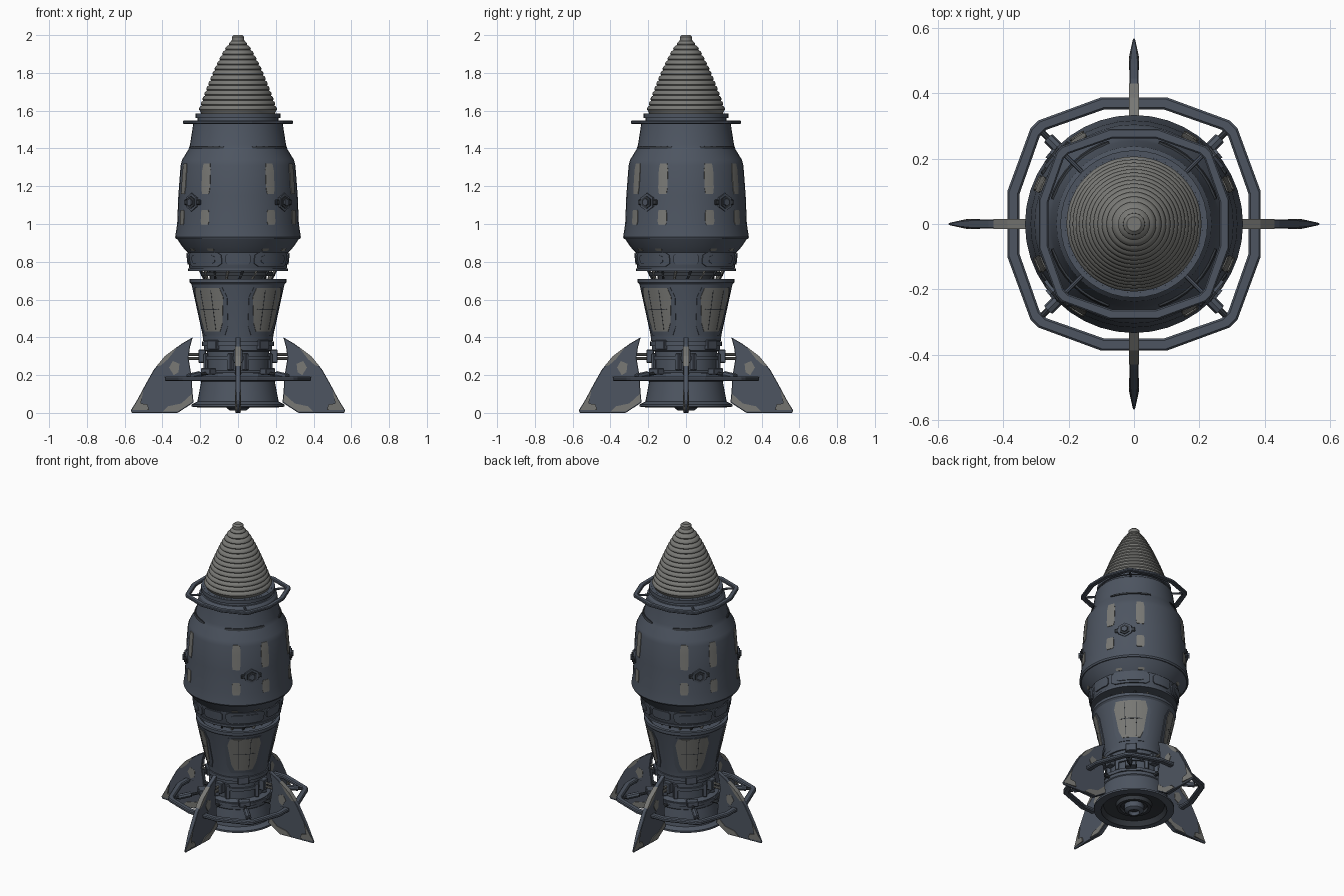
import bpy, bmesh
from math import sin, cos, pi, radians
from mathutils import Vector, Matrix

if "Cube" in bpy.data.objects:
    bpy.data.objects.remove(bpy.data.objects["Cube"])


def material(name, color):
    m = bpy.data.materials.new(name)
    m.use_nodes = True
    m.diffuse_color = (*color, 1)
    m.node_tree.nodes["Principled BSDF"].inputs["Base Color"].default_value = (*color, 1)
    return m


BLUE = material("blue grey paint", (0.075, 0.091, 0.12))
WORN = material("worn bare metal", (0.19, 0.19, 0.178))
DARK = material("dark metal", (0.035, 0.041, 0.05))
DIAGONALS = [45, 135, 225, 315]
AXES = [0, 90, 180, 270]
PORTS = [40, 140, 220, 320]


def finish(name, bm, mat, bevel=0, smooth=True):
    bmesh.ops.recalc_face_normals(bm, faces=bm.faces)
    me = bpy.data.meshes.new(name)
    bm.to_mesh(me)
    bm.free()
    me.materials.append(mat)
    ob = bpy.data.objects.new(name, me)
    bpy.context.collection.objects.link(ob)
    if bevel:
        mod = ob.modifiers.new("bevel", "BEVEL")
        mod.width, mod.segments, mod.limit_method = bevel, 1, "ANGLE"
    if smooth:
        bpy.ops.object.select_all(action="DESELECT")
        ob.select_set(True)
        bpy.context.view_layer.objects.active = ob
        bpy.ops.object.shade_smooth_by_angle(angle=radians(28))
    return ob


def lathe(name, profile, mat, n=40):
    bm = bmesh.new()
    vs = [bm.verts.new((r, 0, z)) for r, z in profile]
    es = [bm.edges.new(p) for p in zip(vs, vs[1:])]
    bmesh.ops.spin(bm, geom=vs + es, axis=(0, 0, 1), cent=(0, 0, 0), angle=2 * pi, steps=n, use_duplicate=False)
    bmesh.ops.remove_doubles(bm, verts=bm.verts, dist=0.0005)
    return finish(name, bm, mat)


def ring(name, r, z, h, depth, mat, n=40):
    return lathe(name, [(r - depth, z - h), (r, z - h), (r, z + h), (r - depth, z + h), (r - depth, z - h)], mat, n)


def radius_at(profile, z):
    for (r0, z0), (r1, z1) in zip(profile, profile[1:]):
        if z0 <= z <= z1 and z1 > z0:
            return r0 + (r1 - r0) * (z - z0) / (z1 - z0)


def patch(name, profile, mid, half, z0, z1, mat, lift=0.004, taper=1.0):
    """Curved plate lying on a lathed surface; taper narrows its lower edge."""
    bm = bmesh.new()
    cols, rows = 6, 5
    grids = []
    for off in (-0.004, lift):
        grid = []
        for j in range(rows + 1):
            t = j / rows
            z = z0 + (z1 - z0) * t
            h = half * (taper + (1 - taper) * t) * (0.8 if j in (0, rows) else 1)
            r = radius_at(profile, z) + off
            angles = [radians(mid - h + 2 * h * i / cols) for i in range(cols + 1)]
            grid.append([bm.verts.new((r * cos(a), r * sin(a), z)) for a in angles])
        grids.append(grid)
    inner, outer = grids
    for j in range(rows):
        for i in range(cols):
            bm.faces.new((outer[j][i], outer[j][i + 1], outer[j + 1][i + 1], outer[j + 1][i]))
        for i in (0, cols):
            bm.faces.new((inner[j][i], outer[j][i], outer[j + 1][i], inner[j + 1][i]))
    for j in (0, rows):
        for i in range(cols):
            bm.faces.new((inner[j][i], inner[j][i + 1], outer[j][i + 1], outer[j][i]))
    return finish(name, bm, mat)


def place(deg, r, z, side=0):
    a = radians(deg)
    return Vector((r * cos(a) - side * sin(a), r * sin(a) + side * cos(a), z))


def rod(name, p, q, r, mat, sides=8):
    bm = bmesh.new()
    d = q - p
    m = Matrix.Translation((p + q) / 2) @ d.to_track_quat("Z", "Y").to_matrix().to_4x4()
    bmesh.ops.create_cone(bm, cap_ends=True, segments=sides, radius1=r, radius2=r, depth=d.length, matrix=m)
    return finish(name, bm, mat)


def block(name, deg, r, z, size, mat, side=0):
    bm = bmesh.new()
    m = Matrix.Translation(place(deg, r, z, side)) @ Matrix.Rotation(radians(deg), 4, "Z") @ Matrix.Diagonal((*size, 1))
    bmesh.ops.create_cube(bm, size=1, matrix=m)
    return finish(name, bm, mat, 0.004, False)


def slab(name, deg, outline, thick, mat, bevel=0):
    """Upright plate in the radial plane, thinning towards the fin tip."""
    bm = bmesh.new()
    sides = []
    for s in (-0.5, 0.5):
        sides.append([bm.verts.new(place(deg, r, z, s * thick * min(1, (0.58 - r) / 0.07))) for r, z in outline])
        bm.faces.new(sides[-1])
    a, b = sides
    for i in range(len(outline)):
        bm.faces.new((a[i], a[i - 1], b[i - 1], b[i]))
    return finish(name, bm, mat, bevel, False)


def rail(name, scale, z, width, h):
    """Closed faceted bumper rail around the hull."""
    quarter = [(0.387, -0.1), (0.387, 0.1), (0.316, 0.293), (0.293, 0.316)]
    bm = bmesh.new()
    loops = []
    for k in range(4):
        for p in quarter:
            v = Vector((*p, 0)) * scale
            v.rotate(Matrix.Rotation(k * pi / 2, 3, "Z"))
            w = v * (1 - width / v.length)
            loops.append([bm.verts.new(q + Vector((0, 0, dz))) for q, dz in
                          ((v, z - h), (v, z + h), (w, z + h), (w, z - h))])
    for a, b in zip(loops, loops[1:] + loops[:1]):
        for i in range(4):
            bm.faces.new((a[i], b[i], b[i - 3], a[i - 3]))
    return finish(name, bm, BLUE, h * 0.5, False)


# Nose cone with rounded ridges
nose, ridges, cuts = [(0.17, 1.57), (0.195, 1.585)], 14, 5
for i in range(ridges * cuts):
    t = i / (ridges * cuts)
    bulge = 0.008 * sin(pi * (i % cuts) / cuts) ** 0.5
    nose.append((0.202 * (1 - t) ** 0.72 + 0.018 * t + bulge, 1.6 + 0.375 * t))
nose += [(0.033, 1.975), (0.033, 1.99), (0.022, 2.0), (0, 2.0)]
lathe("nose_cone", nose, WORN, 48)

# Upper hull, collar and engine cone
HULL = [(0.328, 0.92), (0.333, 0.93), (0.322, 1.0), (0.316, 1.15), (0.304, 1.31), (0.296, 1.34),
        (0.262, 1.395), (0.254, 1.42), (0.237, 1.53)]
lathe("upper_hull", [(0.2, 0.92)] + HULL + [(0.225, 1.545), (0.215, 1.545), (0.21, 1.585), (0.1, 1.585)], BLUE)
COLLAR = [(0.258, 0.765), (0.268, 0.85), (0.295, 0.88), (0.325, 0.925)]
lathe("hull_collar", [(0.1, 0.75), (0.25, 0.75)] + COLLAR, BLUE)
ring("collar_rim", 0.264, 0.757, 0.007, 0.05, BLUE)
CONE = [(0.185, 0.38), (0.187, 0.41), (0.246, 0.68)]
lathe("engine_cone", [(0.15, 0.38)] + CONE + [(0.256, 0.69), (0.256, 0.71), (0.235, 0.71), (0.215, 0.69), (0, 0.69)], BLUE)
ring("nose_seat", 0.225, 1.572, 0.012, 0.04, BLUE)

# Open joint between the hull and the engine
lathe("joint_core", [(0.15, 0.68), (0.15, 0.76)], DARK)
ring("joint_pipe", 0.195, 0.735, 0.01, 0.02, DARK)
for k in range(16):
    a = k * 22.5
    rod("joint_strut", place(a, 0.17, 0.69), place(a + 8, 0.205, 0.76), 0.007, WORN if k % 2 else DARK, 6)

# Lower engine body, skirt and nozzle
lathe("engine_body", [(0.18, 0.4), (0.18, 0.33), (0.165, 0.325), (0.165, 0.225), (0.2, 0.215), (0.2, 0.17),
                      (0.195, 0.165), (0.215, 0.06), (0.245, 0.045), (0.245, 0.033), (0.2, 0.028)], BLUE)
lathe("nozzle_bowl", [(0.205, 0.029), (0.185, 0.06), (0.11, 0.07), (0.105, 0.045), (0.085, 0.045), (0.08, 0.06),
                      (0, 0.06)], DARK)
lathe("nozzle_hub", [(0.06, 0.06), (0.06, 0.025), (0.045, 0.014), (0.035, 0.012), (0.03, 0.035)], BLUE, 16)
lathe("nozzle_core", [(0.032, 0.033), (0, 0.033)], DARK, 16)
ring("body_band_upper", 0.19, 0.365, 0.012, 0.02, BLUE)
ring("body_band_middle", 0.178, 0.29, 0.01, 0.02, BLUE)
ring("body_band_lower", 0.212, 0.2, 0.01, 0.03, BLUE, 12)

# Bumper rails
rail("upper_rail", 0.752, 1.539, 0.031, 0.009)
rail("lower_rail", 1.0, 0.18, 0.038, 0.012)

FIN = [(0.24, 0.4), (0.3, 0.365), (0.386, 0.3), (0.445, 0.23), (0.49, 0.15), (0.53, 0.075), (0.568, 0.012),
       (0.562, 0.0), (0.32, 0.0), (0.235, 0.055), (0.24, 0.1), (0.247, 0.2), (0.262, 0.29), (0.255, 0.345)]
FIN_PATCHES = {
    "fin_tip_wear": [(0.5, 0.125), (0.53, 0.07), (0.562, 0.014), (0.47, 0.014), (0.48, 0.045), (0.515, 0.05)],
    "fin_edge_wear": [(0.32, 0.351), (0.387, 0.301), (0.43, 0.249), (0.41, 0.25), (0.37, 0.285)],
    "fin_root_wear": [(0.24, 0.06), (0.32, 0.007), (0.4, 0.007), (0.37, 0.035), (0.3, 0.05), (0.245, 0.1)],
    "fin_panel_wear": [(0.31, 0.26), (0.345, 0.275), (0.365, 0.24), (0.34, 0.2), (0.315, 0.215)],
}
for a in AXES:
    # Tail fins with worn patches and mounts
    slab("tail_fin", a, FIN, 0.028, BLUE, 0.005)
    for name, outline in FIN_PATCHES.items():
        slab(name, a, outline, 0.031, WORN)
    for z in (0.287, 0.31):
        rod("fin_mount_rod", place(a, 0.15, z), place(a, 0.31, z), 0.008, WORN)
    rod("fin_lower_rod", place(a, 0.18, 0.19), place(a, 0.39, 0.19), 0.012, DARK)
    block("fin_bracket", a, 0.19, 0.3, (0.04, 0.05, 0.07), BLUE)
    patch("collar_badge_plate", COLLAR, a, 14, 0.785, 0.845, BLUE, 0.007)

for a in DIAGONALS:
    # Rail struts with dampers
    rod("upper_rail_strut", place(a, 0.2, 1.539), place(a, 0.31, 1.539), 0.007, BLUE)
    rod("lower_rail_strut", place(a, 0.17, 0.22), place(a, 0.415, 0.18), 0.009, DARK)
    rod("strut_damper", place(a, 0.29, 0.203), place(a, 0.37, 0.19), 0.018, BLUE)
    block("strut_bracket", a, 0.22, 0.22, (0.05, 0.07, 0.035), BLUE)
    block("body_latch", a, 0.185, 0.36, (0.03, 0.07, 0.05), BLUE)
    for s in (-0.09, 0.09):
        block("body_rib", a, 0.145, 0.27, (0.03, 0.025, 0.09), BLUE, s)
    # Hull slots and collar panels
    patch("hull_slot", HULL, a, 28, 1.398, 1.412, DARK, 0.006)
    patch("collar_panel", COLLAR, a, 26, 0.775, 0.85, BLUE, 0.008)
    patch("collar_panel_inset", COLLAR, a, 18, 0.79, 0.835, BLUE, 0.012)
    for s in (-14, 14):
        patch("collar_wear", COLLAR, a + s, 4, 0.858, 0.87, WORN, 0.003)
    # Worn engine panel with seams
    patch("engine_panel", CONE, a, 31, 0.41, 0.665, BLUE, 0.004, 0.95)
    patch("engine_wear", CONE, a, 27, 0.43, 0.66, WORN, 0.007, 0.75)
    for s in (-9, 9):
        patch("engine_seam", CONE, a + s, 0.4, 0.44, 0.65, DARK, 0.008)
    patch("engine_cross_seam", CONE, a, 18, 0.546, 0.55, DARK, 0.008)

for a in PORTS:
    # Hexagonal thruster port
    for name, r1, size, mat in (("port_base", 0.324, 0.048, BLUE), ("port_collar", 0.33, 0.034, DARK),
                                ("port_cap", 0.338, 0.02, BLUE)):
        rod(name, place(a, 0.29, 1.115), place(a, r1, 1.115), size, mat, 6)
    for s in (-0.05, 0.05):
        block("port_lug", a, 0.308, 1.115, (0.025, 0.028, 0.028), DARK, s)
    # Hull wear beside the port
    for s in (-17, 17):
        patch("hull_wear_upper", HULL, a + s, 4.8, 1.16, 1.32, WORN, 0.003)
        patch("hull_wear_lower", HULL, a + s, 4.5, 0.995, 1.075, WORN, 0.003)
